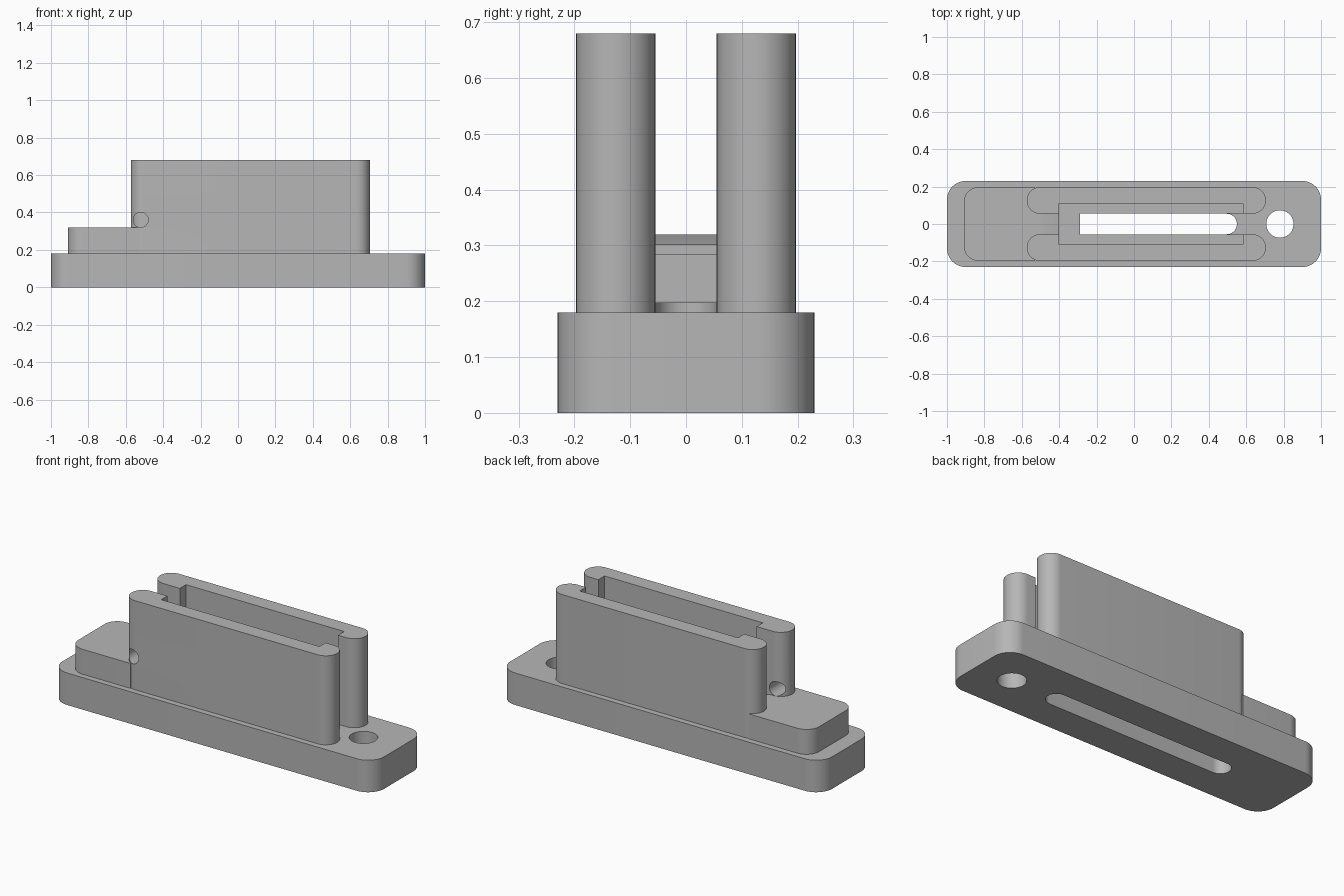
import bpy, bmesh, math

if "Cube" in bpy.data.objects:
    bpy.data.objects.remove(bpy.data.objects["Cube"], do_unlink=True)

grey = bpy.data.materials.new("plain grey")
grey.use_nodes = True
colour = (0.47, 0.47, 0.47, 1)
grey.diffuse_color = colour
grey.node_tree.nodes["Principled BSDF"].inputs["Base Color"].default_value = colour


def prism(name, outline, low, high, axis="z"):
    """Extrude a closed outline along z, or an x-z outline along y."""
    bm = bmesh.new()
    place = (lambda a, b: (a, b, low)) if axis == "z" else (lambda a, b: (a, low, b))
    face = bm.faces.new([bm.verts.new(place(a, b)) for a, b in outline])
    new = bmesh.ops.extrude_face_region(bm, geom=[face])["geom"]
    shift = (0, 0, high - low) if axis == "z" else (0, high - low, 0)
    bmesh.ops.translate(bm, verts=[v for v in new if isinstance(v, bmesh.types.BMVert)], vec=shift)
    bmesh.ops.recalc_face_normals(bm, faces=bm.faces)
    mesh = bpy.data.meshes.new(name)
    bm.to_mesh(mesh)
    bm.free()
    mesh.materials.append(grey)
    obj = bpy.data.objects.new(name, mesh)
    bpy.context.collection.objects.link(obj)
    return obj


def rounded(x0, x1, y0, y1, left=0, right=0, steps=12):
    """Rectangle outline with its own corner radius at each x end."""
    points = []
    corners = [(x1, y1, right, 0), (x0, y1, left, 1), (x0, y0, left, 2), (x1, y0, right, 3)]
    for x, y, r, quarter in corners:
        if not r:
            points.append((x, y))
            continue
        cx = x - r if x == x1 else x + r
        cy = y - r if y == y1 else y + r
        for i in range(steps + 1):
            a = math.pi / 2 * (quarter + i / steps)
            p = (cx + r * math.cos(a), cy + r * math.sin(a))
            if not points or math.dist(p, points[-1]) > 1e-4:
                points.append(p)
    if math.dist(points[0], points[-1]) < 1e-4:
        points.pop()
    return points


def circle(x, y, r, count=48):
    return [(x + r * math.cos(math.tau * i / count), y + r * math.sin(math.tau * i / count))
            for i in range(count)]


def combine(obj, tool, operation):
    mod = obj.modifiers.new("join", "BOOLEAN")
    mod.operation, mod.solver, mod.object = operation, "EXACT", tool
    bpy.context.view_layer.objects.active = obj
    bpy.ops.object.modifier_apply(modifier=mod.name)
    bpy.data.objects.remove(tool, do_unlink=True)


# Base plate
inner, outer, top = 0.055, 0.197, 0.18
body = prism("slotted_holder", rounded(-1, 1, -0.23, 0.23, 0.1, 0.1), 0, top)

# Raised end block and the sloping stop between the walls
block = prism("end_block", rounded(-0.91, -0.53, -outer, outer, 0.08), 0.1, 0.32)
stop = prism("ramp_stop", [(-0.6, 0.1), (-0.29, 0.1), (-0.29, 0.302), (-0.4, 0.302),
                           (-0.485, 0.32), (-0.6, 0.32)], -0.08, 0.08, "y")
combine(body, block, "UNION")
combine(body, stop, "UNION")

# Twin upright walls, the front one with a pin hole
radius = (outer - inner) / 2
for side in (-1, 1):
    y0, y1 = sorted((side * inner, side * outer))
    wall = prism("upright_wall", rounded(-0.573, 0.705, y0, y1, radius, radius), 0.1, 0.68)
    if side < 0:
        combine(wall, prism("pin_cutter", circle(-0.52, 0.361, 0.04), -0.3, 0, "y"), "DIFFERENCE")
    combine(body, wall, "UNION")

# Pocket between the walls, slot through the base and its closed underside run
combine(body, prism("pocket_cutter", rounded(-0.4, 0.583, -0.11, 0.11), 0.285, 0.8), "DIFFERENCE")
combine(body, prism("slot_cutter", rounded(-0.29, 0.55, -inner, inner, 0, inner), -0.1, 0.4), "DIFFERENCE")
combine(body, prism("underside_cutter", rounded(-0.605, 0.55, -inner, inner, inner, inner), -0.1, 0.197),
        "DIFFERENCE")

# Round screw hole
combine(body, prism("screw_cutter", circle(0.78, 0, 0.073), -0.1, 0.3), "DIFFERENCE")

# Clean shading
bpy.ops.object.select_all(action="DESELECT")
body.select_set(True)
bpy.context.view_layer.objects.active = body
bpy.ops.object.shade_smooth_by_angle(angle=math.radians(30))
